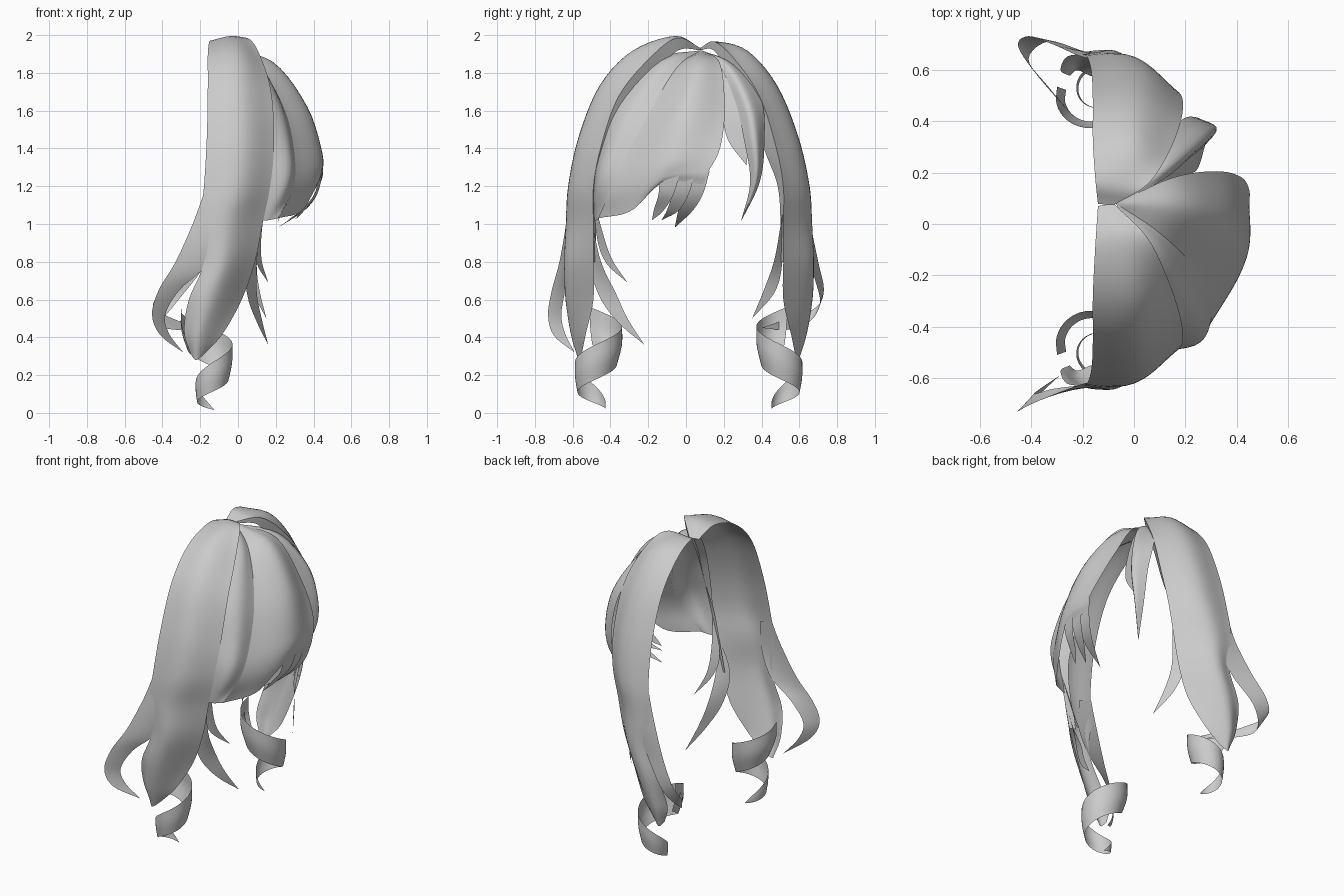
import bpy, bmesh, math
from mathutils import Vector


def spline(pts, n):
    """Sample n+1 points of a smooth curve through pts."""
    p = [Vector(q) for q in pts]
    if len(p) == 1:
        return [p[0].copy() for _ in range(n + 1)]
    p = [2 * p[0] - p[1]] + p + [2 * p[-1] - p[-2]]
    segs, out = len(p) - 3, []
    for k in range(n + 1):
        s = k / n * segs
        i = min(int(s), segs - 1)
        t = s - i
        a, b, c, d = p[i:i + 4]
        out.append(0.5 * (2 * b + (c - a) * t + (2 * a - 5 * b + 4 * c - d) * t * t
                          + (3 * b - a - 3 * c + d) * t ** 3))
    return out


def loft(name, rows, across=10, per=5):
    """Smooth sheet of hair through rows of points, root to tip."""
    cols = list(zip(*[spline(r, across) for r in rows]))
    n = per * (len(rows) - 1)
    cols = [spline(c, n) for c in cols]
    bm = bmesh.new()
    vs = [[bm.verts.new(p) for p in c] for c in cols]
    for a, b in zip(vs, vs[1:]):
        for j in range(n):
            bm.faces.new((a[j], b[j], b[j + 1], a[j + 1]))
    bmesh.ops.remove_doubles(bm, verts=bm.verts, dist=1e-4)
    bmesh.ops.recalc_face_normals(bm, faces=bm.faces)
    for f in bm.faces:
        f.smooth = True
    me = bpy.data.meshes.new(name)
    bm.to_mesh(me)
    bm.free()
    ob = bpy.data.objects.new(name, me)
    bpy.context.collection.objects.link(ob)
    return ob


def other(rows):
    """Reflect rows to the +y side; the parting sits off centre."""
    return [[(x, 0.12 - 0.62 * y + 0.38 * y * y, min(z, 1.965)) for x, y, z in r] for r in rows]


# Long side locks, back edge to front edge
lock = [
    [(-.14, .07, 1.93), (-.11, .075, 1.93), (-.08, .08, 1.93)],
    [(-.15, -.08, 1.97), (-.04, -.06, 1.995), (.05, -.05, 1.985)],
    [(-.16, -.28, 1.90), (0, -.28, 1.915), (.13, -.21, 1.86)],
    [(-.16, -.45, 1.73), (.02, -.45, 1.73), (.18, -.36, 1.67)],
    [(-.165, -.56, 1.46), (.03, -.56, 1.46), (.19, -.45, 1.41)],
    [(-.18, -.615, 1.2), (.01, -.615, 1.2), (.17, -.49, 1.2)],
    [(-.20, -.63, 1.0), (-.04, -.625, 1.0), (.13, -.49, 1.0)],
    [(-.18, -.63, .8), (-.06, -.635, .8), (.09, -.49, .8)],
    [(-.26, -.62, .6), (-.13, -.63, .6), (.02, -.49, .6)],
    [(-.285, -.57, .43), (-.2, -.61, .42), (-.08, -.53, .42)],
    [(-.25, -.55, .31), (-.22, -.57, .28), (-.17, -.55, .32)],
]
loft("side_lock_right", lock, 14)
loft("side_lock_left", other(lock), 14)

# Turned-in lining along the front edge of each side lock
lining = [[r[2], q] for r, q in zip(lock, [
    (-.08, .08, 1.92), (.03, -.04, 1.92), (.08, -.16, 1.80), (.12, -.29, 1.62),
    (.13, -.39, 1.38), (.12, -.46, 1.2), (.09, -.475, 1.0), (.05, -.475, .8)])]
loft("lock_lining_right", lining, 4)
loft("lock_lining_left", other(lining), 4)

# Ringlets: a tapering, slightly conical ribbon wound around a vertical axis
curl = []
for k in range(17):
    t = k / 16
    a = math.radians(200 - 470 * t)
    r = .130 - .065 * t * t
    z = .46 - .445 * t
    w = .10 * (1 - t ** 3)
    row = []
    for s, dr in ((1, .006), (0, .004), (-1, -.03)):
        q = r + dr * (1 - t)
        row.append((-.17 + .045 * t + q * math.cos(a),
                    -.462 - .03 * t + q * math.sin(a), max(.005, z + s * w)))
    curl.append(row)
loft("ringlet_right", curl, 6, 3)
loft("ringlet_left", other(curl), 6, 3)

# Flicks leaving the back edge of each side lock
loft("back_flick_right", [
    [(-.185, -.617, 1.15), (-.10, -.622, 1.12)],
    [(-.24, -.635, 1.0), (-.10, -.632, .95)],
    [(-.33, -.67, .8), (-.17, -.625, .78)],
    [(-.42, -.71, .65), (-.31, -.64, .65)],
    [(-.455, -.73, .52), (-.385, -.66, .52)],
    [(-.41, -.70, .41), (-.365, -.64, .42)],
    [(-.29, -.59, .32)]], 6)
loft("back_flick_left", [
    [(-.185, .645, 1.15), (-.10, .648, 1.12)],
    [(-.23, .66, 1.0), (-.10, .66, .95)],
    [(-.32, .70, .8), (-.19, .67, .76)],
    [(-.41, .73, .65), (-.33, .71, .58)],
    [(-.45, .69, .56), (-.41, .64, .47)],
    [(-.37, .57, .51), (-.33, .53, .44)],
    [(-.22, .40, .45)]], 6)

# Thin wisps leaving the front edge of each side lock
loft("front_wisp_long_right", [
    [(.12, -.50, 1.02)],
    [(.04, -.51, .8), (.10, -.45, .8)],
    [(.05, -.46, .62), (.10, -.37, .63)],
    [(.10, -.36, .48), (.125, -.31, .5)],
    [(.16, -.22, .36)]], 6)
loft("front_wisp_short_right", [
    [(.15, -.49, 1.14)],
    [(.085, -.47, .92), (.125, -.44, .95)],
    [(.10, -.42, .79), (.125, -.39, .81)],
    [(.16, -.31, .69)]], 6)
loft("front_wisp_left", [
    [(.13, .51, 1.05)],
    [(.05, .51, .8), (.10, .47, .82)],
    [(.08, .47, .64), (.11, .42, .67)],
    [(.15, .35, .5)]], 6)

# Fringe: broad front panel and the side panel tucked under the right lock
root = (-.07, .08, 1.92)
loft("fringe_front", [
    [root],
    [(.10, -.06, 1.83), (.18, .06, 1.86), (.15, .18, 1.85)],
    [(.24, -.20, 1.6), (.365, .0, 1.62), (.32, .205, 1.6)],
    [(.30, -.32, 1.35), (.44, -.08, 1.37), (.42, .18, 1.4)],
    [(.29, -.40, 1.18), (.41, -.20, 1.22), (.445, -.06, 1.27), (.45, .12, 1.28)],
    [(.21, -.465, 1.03), (.34, -.29, 1.07), (.42, -.12, 1.22), (.435, .09, 1.21)]], 16)
loft("fringe_side", [
    [root],
    [(.05, -.16, 1.87), (.10, -.10, 1.86), (.11, -.04, 1.835)],
    [(.13, -.385, 1.62), (.22, -.30, 1.62), (.25, -.18, 1.6)],
    [(.15, -.47, 1.36), (.27, -.415, 1.36), (.305, -.30, 1.35)],
    [(.15, -.49, 1.2), (.25, -.465, 1.2), (.295, -.385, 1.19)],
    [(.13, -.485, 1.02), (.16, -.475, 1.02), (.21, -.46, 1.03)]])

# Pointed tips along the bottom of the fringe
for i, (y0, y1, tip) in enumerate([(-.14, -.03, (.30, -.18, 1.02)),
                                   (-.07, .05, (.26, -.13, 1.02)),
                                   (-.01, .125, (.21, -.06, .98))]):
    loft(f"fringe_tip_{i + 1}", [
        [(.430, y0, 1.27), (.45, y1, 1.28)],
        [(.405, y0 - .005, 1.16), (.42, y1 - .035, 1.16)],
        [(.34, y0 - .03, 1.075), (.35, y1 - .09, 1.07)],
        [tip]], 6)

# Two strands on the other side of the parting
loft("left_fringe_short", [
    [root],
    [(.10, .14, 1.85), (.12, .21, 1.83)],
    [(.21, .19, 1.62), (.24, .31, 1.6)],
    [(.25, .22, 1.45), (.27, .33, 1.43)],
    [(.28, .32, 1.31)]], 6)
loft("left_fringe_long", [
    [root],
    [(.11, .17, 1.85), (.13, .22, 1.85), (.09, .27, 1.84)],
    [(.22, .26, 1.65), (.27, .33, 1.64), (.18, .40, 1.65)],
    [(.28, .31, 1.43), (.32, .37, 1.42), (.24, .415, 1.43)],
    [(.28, .34, 1.22), (.30, .37, 1.22), (.25, .39, 1.22)],
    [(.21, .29, 1.01)]], 8)
